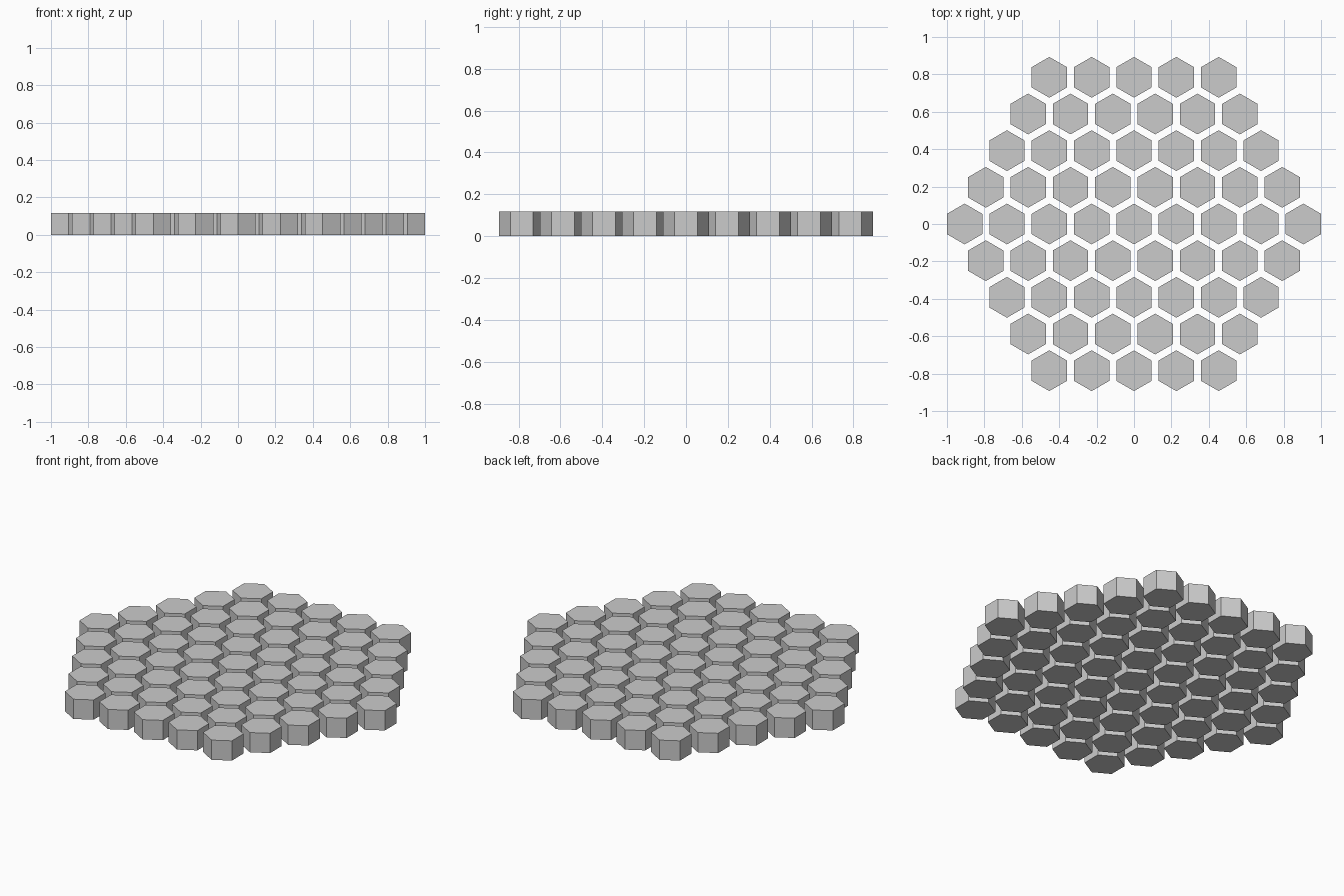
import bpy
import math

if "Cube" in bpy.data.objects:
    bpy.data.objects.remove(bpy.data.objects["Cube"])

RINGS = 4
R = 0.10893                      # corner radius of one tile
STEP = 1.2 * math.sqrt(3) * R    # spacing between tile centres
H = 0.117

# Shared hexagonal prism mesh, corners pointing along y
ring = [(R * math.cos(math.radians(90 + 60 * i)),
         R * math.sin(math.radians(90 + 60 * i))) for i in range(6)]
verts = [(x, y, z) for z in (0, H) for x, y in ring]
faces = [tuple(range(5, -1, -1)), tuple(range(6, 12))]
faces += [(i, (i + 1) % 6, (i + 1) % 6 + 6, i + 6) for i in range(6)]
tile_mesh = bpy.data.meshes.new("hex_tile")
tile_mesh.from_pydata(verts, [], faces)

# Rows of tiles forming a large hexagon
for row in range(-RINGS, RINGS + 1):
    count = 2 * RINGS + 1 - abs(row)
    for col in range(count):
        tile = bpy.data.objects.new(f"hex_tile_{row + RINGS}_{col}", tile_mesh)
        tile.location = ((col - (count - 1) / 2) * STEP,
                         row * STEP * math.sqrt(3) / 2, 0)
        bpy.context.collection.objects.link(tile)
